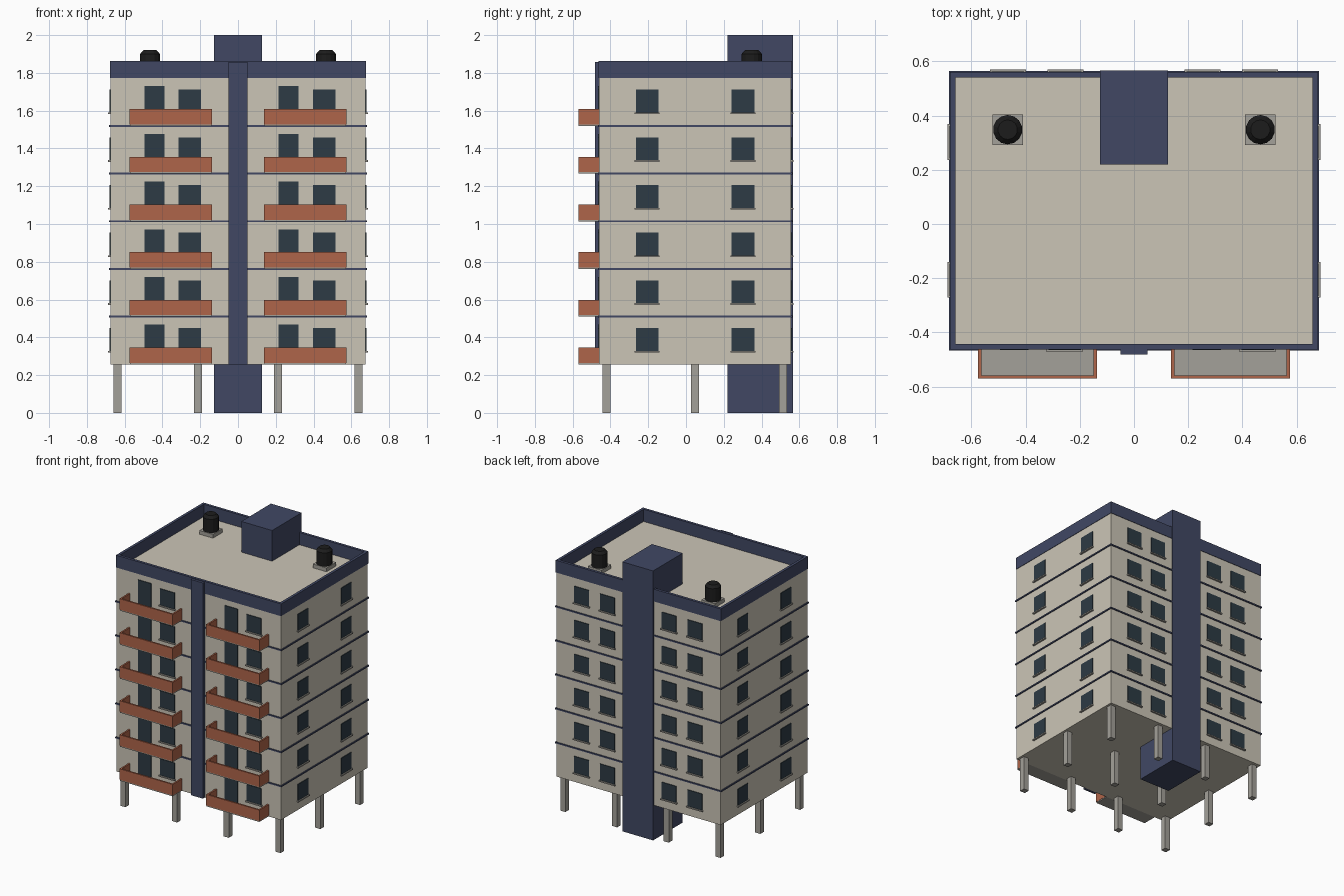
import bpy
import bmesh
from mathutils import Matrix, Vector

cube = bpy.data.objects.get("Cube")
if cube:
    bpy.data.objects.remove(cube, do_unlink=True)


def material(name, rgb):
    m = bpy.data.materials.new(name)
    m.use_nodes = True
    m.diffuse_color = (*rgb, 1)
    m.node_tree.nodes["Principled BSDF"].inputs["Base Color"].default_value = (*rgb, 1)
    return m


BEIGE = material("beige wall", (0.60, 0.56, 0.47))
NAVY = material("navy trim", (0.052, 0.064, 0.127))
BRICK = material("terracotta", (0.43, 0.13, 0.068))
GLASS = material("dark glass", (0.026, 0.043, 0.058))
CONCRETE = material("grey concrete", (0.37, 0.355, 0.32))
BLACK = material("black plastic", (0.012, 0.012, 0.012))


def add_object(name, bm, mat):
    mesh = bpy.data.meshes.new(name)
    bm.to_mesh(mesh)
    bm.free()
    mesh.materials.append(mat)
    ob = bpy.data.objects.new(name, mesh)
    bpy.context.collection.objects.link(ob)
    return ob


def boxes(name, mat, spans):
    """One object made of boxes, each given as (x0, x1, y0, y1, z0, z1)."""
    bm = bmesh.new()
    for x0, x1, y0, y1, z0, z1 in spans:
        centre = Vector((x0 + x1, y0 + y1, z0 + z1)) / 2
        size = Matrix.Diagonal((x1 - x0, y1 - y0, z1 - z0, 1))
        bmesh.ops.create_cube(bm, size=1, matrix=Matrix.Translation(centre) @ size)
    return add_object(name, bm, mat)


def ring(hx, y0, y1, t, z0, z1):
    """Four walls of thickness t around a rectangle."""
    return [(-hx, hx, y0, y0 + t, z0, z1), (-hx, hx, y1 - t, y1, z0, z1),
            (-hx, -hx + t, y0 + t, y1 - t, z0, z1), (hx - t, hx, y0 + t, y1 - t, z0, z1)]


HX, FRONT, BACK = 0.675, -0.46, 0.557
BASE, STOREY, FLOORS = 0.257, 0.2525, 6
ROOF = BASE + STOREY * FLOORS
floors = [BASE + STOREY * i for i in range(FLOORS)]

# Main block, parapet and storey belts
boxes("main_block", BEIGE, [(-HX, HX, FRONT, BACK, BASE, ROOF)])
boxes("roof_parapet", NAVY,
      ring(HX + 0.003, FRONT - 0.003, BACK + 0.003, 0.02, ROOF, 1.863))
belts = []
for z in floors[1:]:
    belts += ring(HX + 0.007, FRONT - 0.007, BACK + 0.007, 0.02, z - 0.005, z + 0.005)
boxes("storey_belts", NAVY, belts)

# Stair tower at the back and pilaster on the front
boxes("stair_tower", NAVY, [(-0.126, 0.126, 0.22, 0.566, 0, 2)])
boxes("front_pilaster", NAVY, [(-0.05, 0.05, -0.482, FRONT, BASE, 1.858)])

# Ground floor columns
boxes("columns", CONCRETE, [(x - 0.021, x + 0.021, y - 0.021, y + 0.021, 0, BASE)
                            for x in (-0.637, -0.212, 0.212, 0.637)
                            for y in (-0.42, 0.047, 0.514)])

# Windows, doors and sills, floor by floor
windows, doors, sills = [], [], []


def plate(target, side, at, half, z0, z1, out):
    """Add a thin plate on one side of the block, sticking out by a given depth."""
    if side == "front":
        target.append((at - half, at + half, FRONT - out, FRONT, z0, z1))
    elif side == "back":
        target.append((at - half, at + half, BACK, BACK + out, z0, z1))
    elif side == "left":
        target.append((HX, HX + out, at - half, at + half, z0, z1))
    else:
        target.append((-HX - out, -HX, at - half, at + half, z0, z1))


places = [("front", -0.256), ("front", 0.456)]
places += [("back", x) for x in (-0.465, -0.253, 0.253, 0.465)]
places += [(side, y) for side in ("left", "right") for y in (-0.206, 0.302)]
for z in floors:
    for side, at in places:
        plate(windows, side, at, 0.06, z + 0.07, z + 0.192, 0.005)
        plate(sills, side, at, 0.066, z + 0.062, z + 0.071, 0.013)
    for x in (-0.442, 0.268):
        plate(doors, "front", x, 0.053, z + 0.012, z + 0.21, 0.005)
boxes("windows", GLASS, windows)
boxes("balcony_doors", GLASS, doors)
boxes("window_sills", CONCRETE, sills)

# Balconies: a slab with a low wall on three sides
slabs, walls = [], []
for z in floors:
    for x in (-0.356, 0.356):
        h, y, t = 0.219, -0.57, 0.012
        slabs.append((x - h + 0.002, x + h - 0.002, y + 0.002, FRONT, z, z + 0.014))
        low, top = z + 0.008, z + 0.089
        walls += [(x - h, x + h, y, y + t, low, top),
                  (x - h, x - h + t, y + t, FRONT, low, top),
                  (x + h - t, x + h, y + t, FRONT, low, top)]
boxes("balcony_slabs", CONCRETE, slabs)
boxes("balcony_walls", BRICK, walls)

# Water tanks on pads
for side, x in (("right", -0.466), ("left", 0.466)):
    y, pad_top = 0.348, ROOF + 0.028
    boxes(side + "_tank_pad", CONCRETE,
          [(x - 0.056, x + 0.056, y - 0.056, y + 0.056, ROOF, pad_top)])
    bm = bmesh.new()
    for r0, r1, z0, z1 in ((0.054, 0.054, pad_top, 1.9), (0.054, 0.036, 1.9, 1.92)):
        bmesh.ops.create_cone(bm, cap_ends=True, segments=14, radius1=r0, radius2=r1,
                              depth=z1 - z0,
                              matrix=Matrix.Translation((x, y, (z0 + z1) / 2)))
    add_object(side + "_water_tank", bm, BLACK)
